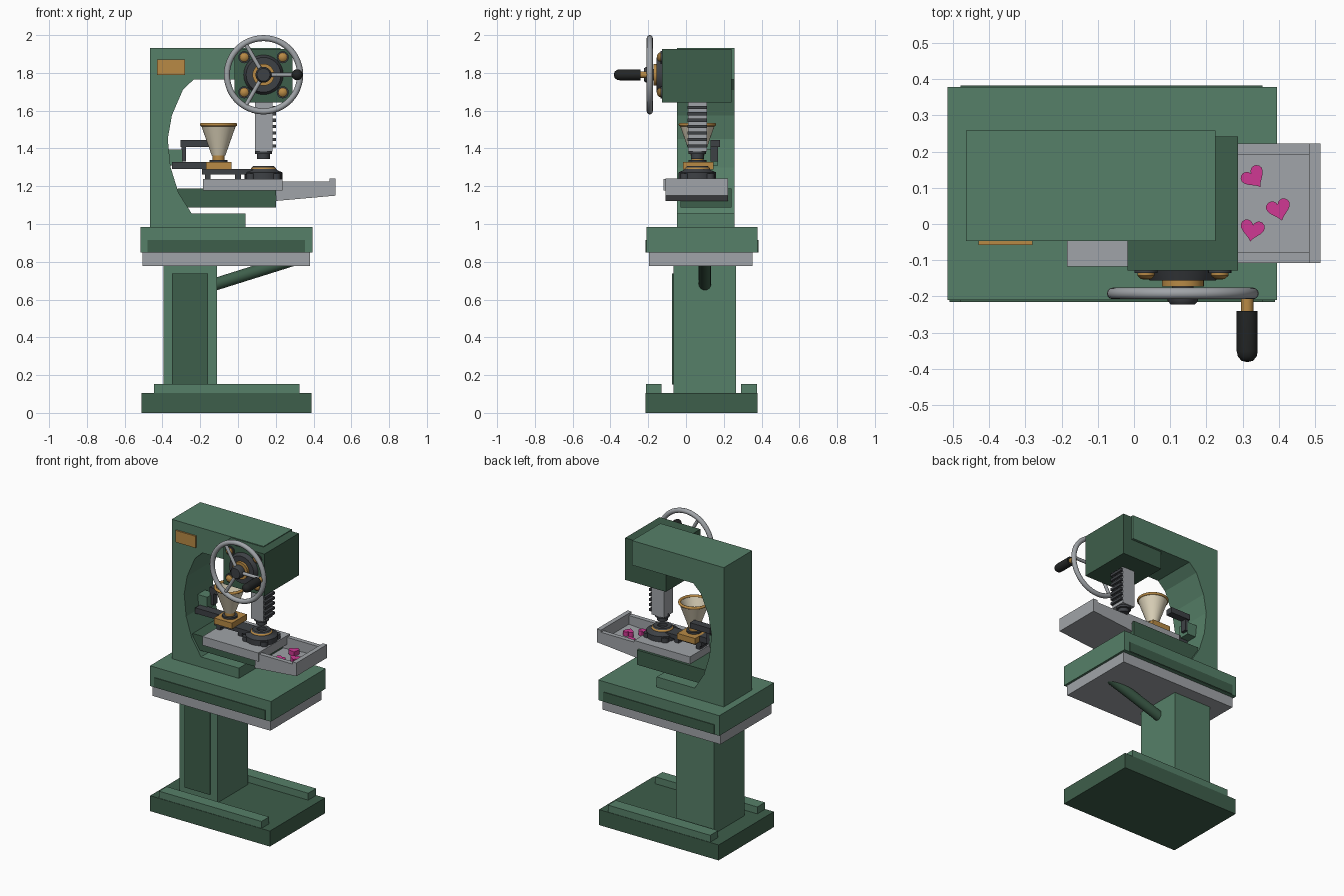
import bpy, bmesh, math
from mathutils import Vector

if "Cube" in bpy.data.objects:
    bpy.data.objects.remove(bpy.data.objects["Cube"])


def mat(name, r, g, b):
    m = bpy.data.materials.new(name)
    m.diffuse_color = (r, g, b, 1)
    m.use_nodes = True
    m.node_tree.nodes["Principled BSDF"].inputs["Base Color"].default_value = m.diffuse_color
    return m


GREEN = mat("green paint", 0.093, 0.214, 0.138)
DARK = mat("dark green paint", 0.048, 0.112, 0.069)
GREY = mat("light steel", 0.352, 0.371, 0.392)
IRON = mat("dark iron", 0.048, 0.053, 0.060)
BLACK = mat("black grip", 0.017, 0.019, 0.019)
BRASS = mat("brass", 0.480, 0.254, 0.060)
CREAM = mat("cream", 0.720, 0.650, 0.490)
PINK = mat("pink", 0.630, 0.040, 0.296)


def finish(name, bm, m, smooth=False):
    bmesh.ops.recalc_face_normals(bm, faces=bm.faces)
    me = bpy.data.meshes.new(name)
    bm.to_mesh(me)
    bm.free()
    me.materials.append(m)
    ob = bpy.data.objects.new(name, me)
    bpy.context.collection.objects.link(ob)
    if smooth:
        bpy.ops.object.select_all(action='DESELECT')
        ob.select_set(True)
        bpy.context.view_layer.objects.active = ob
        bpy.ops.object.shade_smooth_by_angle(angle=math.radians(40))
    return ob


def box(name, m, x0, x1, y0, y1, z0, z1):
    bm = bmesh.new()
    bmesh.ops.create_cube(bm, size=1)
    for v in bm.verts:
        v.co = ((x0, x1)[v.co.x > 0], (y0, y1)[v.co.y > 0], (z0, z1)[v.co.z > 0])
    return finish(name, bm, m)


def prism(name, m, pts, depth):
    """Extrude a closed outline of 3D points along a vector."""
    bm = bmesh.new()
    f = bm.faces.new([bm.verts.new(p) for p in pts])
    r = bmesh.ops.extrude_face_region(bm, geom=[f])
    bmesh.ops.translate(bm, vec=depth, verts=[g for g in r["geom"] if isinstance(g, bmesh.types.BMVert)])
    return finish(name, bm, m)


def lathe(name, m, origin, axis, profile, n=32, closed=False):
    """Spin (radius, height) points around an axis."""
    q = Vector((0, 0, 1)).rotation_difference(Vector(axis))
    bm = bmesh.new()
    rings = []
    for r, h in profile:
        if r == 0:
            rings.append([bm.verts.new(Vector(origin) + q @ Vector((0, 0, h)))] * n)
        else:
            rings.append([bm.verts.new(Vector(origin) + q @ Vector(
                (r * math.cos(i * math.tau / n), r * math.sin(i * math.tau / n), h))) for i in range(n)])
    pairs = list(zip(rings, rings[1:])) + ([(rings[-1], rings[0])] if closed else [])
    for a, b in pairs:
        for i in range(n):
            j = (i + 1) % n
            vs = list(dict.fromkeys([a[i], a[j], b[j], b[i]]))
            if len(vs) > 2:
                bm.faces.new(vs)
    return finish(name, bm, m, True)


def rod(name, m, p0, p1, r, n=24):
    d = Vector(p1) - Vector(p0)
    return lathe(name, m, p0, d, [(0, 0), (r, 0), (r, d.length), (0, d.length)], n)


def ring(name, m, origin, axis, R, r, n=48):
    prof = [(R + r * math.cos(a * math.tau / 12), r * math.sin(a * math.tau / 12)) for a in range(12)]
    return lathe(name, m, origin, axis, prof, n, True)


# Base and pedestal
box("base_plate", DARK, -0.51, 0.39, -0.215, 0.378, 0, 0.105)
for name, y0, y1 in (("front_base_rail", -0.212, -0.13), ("back_base_rail", 0.29, 0.375)):
    box(name, GREEN, -0.445, 0.325, y0, y1, 0.105, 0.152)
box("pedestal", GREEN, -0.395, -0.11, -0.065, 0.265, 0.105, 0.78)
box("pedestal_door", DARK, -0.35, -0.16, -0.074, -0.065, 0.15, 0.737)
rod("table_strut", DARK, (-0.14, 0.1, 0.675), (0.29, 0.1, 0.81), 0.033)

# Table
box("table_underplate", GREY, -0.505, 0.38, -0.195, 0.352, 0.777, 0.85)
box("table_top", GREEN, -0.515, 0.395, -0.21, 0.378, 0.848, 0.985)
for name, y0, y1 in (("front_table_band", -0.215, -0.21), ("back_table_band", 0.378, 0.383)):
    box(name, DARK, -0.48, 0.355, y0, y1, 0.85, 0.915)

# C-shaped frame
outline = [(-0.465, 0.985), (0.04, 0.985), (0.04, 1.055), (-0.245, 1.055), (-0.315, 1.165),
           (-0.357, 1.30), (-0.372, 1.45), (-0.35, 1.575), (-0.292, 1.71), (-0.235, 1.765),
           (0.225, 1.765), (0.225, 1.932), (-0.465, 1.932)]
prism("c_frame", GREEN, [(x, -0.047, z) for x, z in outline], (0, 0.305, 0))
box("press_head", DARK, -0.018, 0.288, -0.128, 0.242, 1.642, 1.927)
box("shelf", DARK, -0.32, 0.20, -0.03, 0.24, 1.088, 1.188)
box("name_plate", BRASS, -0.43, -0.28, -0.058, -0.047, 1.79, 1.87)

# Hand wheel
CX, CZ, WY = 0.135, 1.79, -0.192
out = (0, -1, 0)
lathe("wheel_flange", IRON, (CX, -0.128, CZ), out, [(0, 0), (0.105, 0), (0.092, 0.028), (0, 0.028)])
lathe("wheel_collar", BRASS, (CX, -0.155, CZ), out, [(0, 0), (0.058, 0), (0.058, 0.018), (0, 0.018)])
rod("wheel_shaft", IRON, (CX, -0.17, CZ), (CX, -0.21, CZ), 0.03)
lathe("wheel_hub", IRON, (CX, -0.178, CZ), out, [(0, 0), (0.042, 0), (0.042, 0.034), (0.034, 0.044), (0, 0.044)])
for sx in (-1, 1):
    for sz in (-1, 1):
        p = (CX + sx * 0.102, -0.128, CZ + sz * 0.093)
        lathe("bolt_washer", IRON, p, out, [(0, 0), (0.032, 0), (0.032, 0.008), (0, 0.008)], 20)
        lathe("bolt", BRASS, p, out, [(0, 0), (0.024, 0), (0.024, 0.015), (0.014, 0.024), (0, 0.026)], 20)
ring("wheel_rim", GREY, (CX, WY, CZ), out, 0.194, 0.016)
for k in range(3):
    a = k * math.tau / 3
    rod("wheel_spoke", GREY, (CX, WY, CZ),
        (CX + 0.19 * math.cos(a), WY, CZ + 0.19 * math.sin(a)), 0.011, 12)
rod("handle_pin", BRASS, (0.313, WY, CZ), (0.313, -0.245, CZ), 0.017)
lathe("handle_grip", BLACK, (0.313, -0.24, CZ), out,
      [(0, 0), (0.029, 0), (0.029, 0.112), (0.026, 0.126), (0.016, 0.138), (0, 0.142)])

# Ram with rack teeth
box("ram", GREY, 0.09, 0.183, 0.01, 0.11, 1.385, 1.65)
for k in range(7):
    z = 1.405 + k * 0.034
    box("rack_tooth", IRON, 0.183, 0.20, 0.008, 0.112, z, z + 0.017)
rod("ram_collar", IRON, (CX, 0.06, 1.37), (CX, 0.06, 1.40), 0.046)
rod("ram_punch", IRON, (CX, 0.06, 1.345), (CX, 0.06, 1.375), 0.034)

# Bed and die
box("bed", GREY, -0.185, 0.235, -0.118, 0.222, 1.178, 1.237)
lathe("die", IRON, (CX, 0.06, 1.235), (0, 0, 1),
      [(0, 0), (0.10, 0), (0.10, 0.038), (0.072, 0.05), (0.055, 0.072), (0.03, 0.072), (0.03, 0.05), (0, 0.05)])
ring("die_ring", BRASS, (CX, 0.06, 1.29), (0, 0, 1), 0.058, 0.010)
for k in range(4):
    a = math.pi / 4 + k * math.pi / 2
    p = Vector((CX + 0.094 * math.cos(a), 0.06 + 0.094 * math.sin(a), 1.235))
    rod("die_lug", IRON, p, p + Vector((0, 0, 0.032)), 0.024, 12)

# Feed arm and hopper
HX, HY = -0.103, 0.06
box("feed_arm", IRON, -0.19, 0.08, 0.015, 0.105, 1.262, 1.29)
for x in (-0.175, -0.015):
    box("feed_arm_foot", IRON, x, x + 0.03, 0.02, 0.10, 1.235, 1.265)
box("hopper_block", BRASS, -0.17, -0.035, -0.015, 0.145, 1.288, 1.328)
rod("hopper_collar", IRON, (HX, HY, 1.325), (HX, HY, 1.34), 0.048)
rod("hopper_neck", BRASS, (HX, HY, 1.33), (HX, HY, 1.37), 0.032)
lathe("hopper", CREAM, (HX, HY, 1.362), (0, 0, 1),
      [(0, 0), (0.036, 0), (0.094, 0.165), (0.084, 0.165), (0.026, 0.012), (0, 0.012)])
ring("hopper_rim", BRASS, (HX, HY, 1.526), (0, 0, 1), 0.09, 0.009)
box("bracket", GREEN, -0.37, -0.295, 0.09, 0.17, 1.31, 1.395)
box("upper_bar", IRON, -0.305, -0.155, 0.13, 0.18, 1.408, 1.446)
box("bracket_post", IRON, -0.30, -0.275, 0.13, 0.17, 1.33, 1.41)
box("lower_bar", IRON, -0.35, -0.165, 0.04, 0.10, 1.29, 1.328)

# Sloped output tray
floor = [(0.20, 1.122), (0.515, 1.15), (0.515, 1.168), (0.205, 1.145)]
prism("tray_floor", GREY, [(x, -0.108, z) for x, z in floor], (0, 0.33, 0))
side = [(0.20, 1.122), (0.515, 1.15), (0.515, 1.225), (0.235, 1.225), (0.235, 1.18), (0.205, 1.18)]
for y in (-0.108, 0.192):
    prism("tray_side", GREY, [(x, y, z) for x, z in side], (0, 0.03, 0))
box("tray_lip", GREY, 0.484, 0.515, -0.108, 0.222, 1.152, 1.24)

# Heart-shaped pieces
for cx, cy, turn in ((0.33, 0.13, 35), (0.40, 0.042, 15), (0.327, -0.015, -10)):
    c, s = math.cos(math.radians(turn)), math.sin(math.radians(turn))
    pts = []
    for i in range(28):
        t = i * math.tau / 28
        u = 0.0021 * 16 * math.sin(t) ** 3
        v = 0.0021 * (13 * math.cos(t) - 5 * math.cos(2 * t) - 2 * math.cos(3 * t) - math.cos(4 * t))
        pts.append((cx + c * u - s * v, cy + s * u + c * v, 1.158))
    prism("heart", PINK, pts, (0, 0, 0.032))
